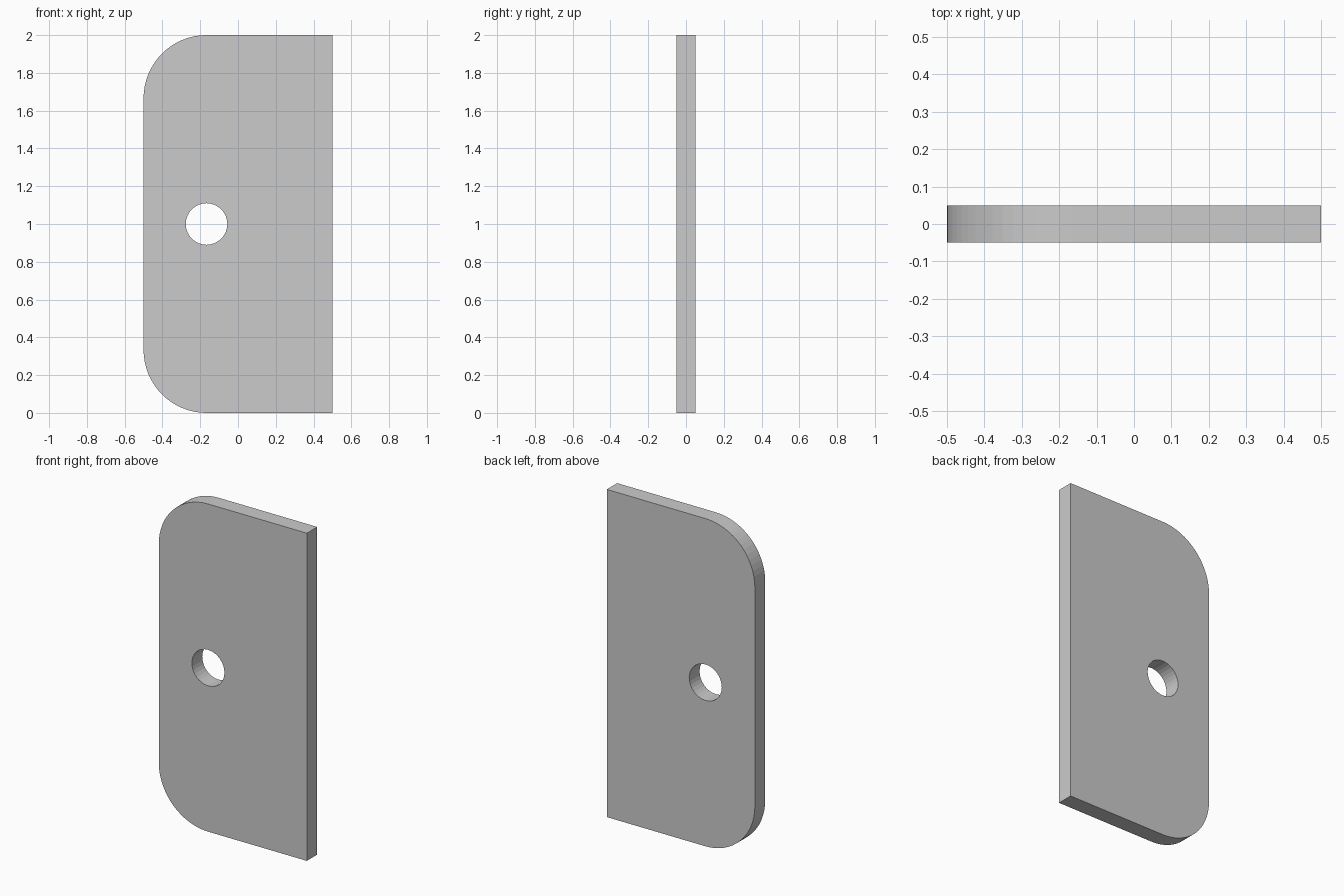
import bpy, bmesh
from math import sin, cos, pi, radians

if "Cube" in bpy.data.objects:
    bpy.data.objects.remove(bpy.data.objects["Cube"])

HALF_W, HEIGHT, HALF_T = 0.5, 2.0, 0.05
R = 1 / 3                      # rounded corner radius
HOLE_X, HOLE_Z, HOLE_R = -HALF_W + R, HEIGHT / 2, 0.11
CORNER_STEPS, HOLE_SIDES = 16, 32


def arc(cx, cz, r, start, end, steps):
    """Points on an arc in the XZ plane, angles in degrees."""
    angles = [radians(start + (end - start) * i / steps) for i in range(steps + 1)]
    return [(cx + r * cos(a), cz + r * sin(a)) for a in angles]


def prism(name, points, half_depth):
    """Extrude an XZ outline symmetrically along Y."""
    bm = bmesh.new()
    face = bm.faces.new([bm.verts.new((x, -half_depth, z)) for x, z in points])
    new = bmesh.ops.extrude_face_region(bm, geom=[face])["geom"]
    verts = [g for g in new if isinstance(g, bmesh.types.BMVert)]
    bmesh.ops.translate(bm, verts=verts, vec=(0, 2 * half_depth, 0))
    bmesh.ops.recalc_face_normals(bm, faces=bm.faces)
    mesh = bpy.data.meshes.new(name)
    bm.to_mesh(mesh)
    bm.free()
    obj = bpy.data.objects.new(name, mesh)
    bpy.context.collection.objects.link(obj)
    return obj


# Plate: square right edge, two rounded left corners
outline = [(HALF_W, 0), (HALF_W, HEIGHT)]
outline += arc(HOLE_X, HEIGHT - R, R, 90, 180, CORNER_STEPS)
outline += arc(HOLE_X, R, R, 180, 270, CORNER_STEPS)
plate = prism("plate", outline, HALF_T)

# Round through hole
circle = arc(HOLE_X, HOLE_Z, HOLE_R, 0, 360, HOLE_SIDES)[:-1]
cutter = prism("hole_cutter", circle, HALF_T * 3)
cutter.hide_render = True

cut = plate.modifiers.new("hole", 'BOOLEAN')
cut.operation = 'DIFFERENCE'
cut.solver = 'EXACT'
cut.object = cutter
bpy.context.view_layer.objects.active = plate
bpy.ops.object.modifier_apply(modifier=cut.name)
bpy.data.objects.remove(cutter)
